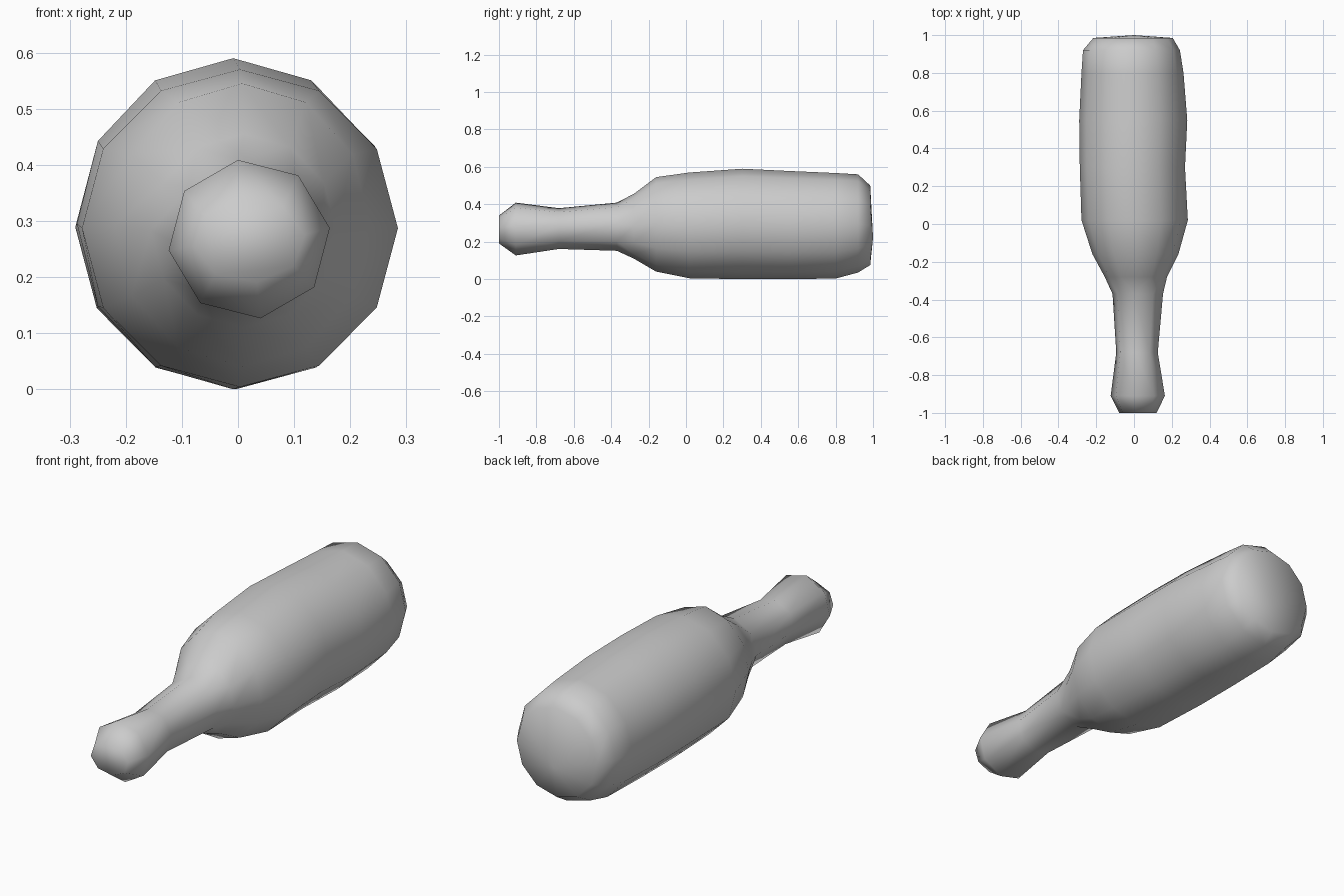
import bpy, bmesh
from math import sin, cos, pi, radians

if "Cube" in bpy.data.objects:
    bpy.data.objects.remove(bpy.data.objects["Cube"])

# Cross-sections along the bottle: y, x min, x max, z min, z max
NECK = [
    (-1.00, -0.08, 0.12, 0.19, 0.34),
    (-0.91, -0.125, 0.165, 0.125, 0.41),
    (-0.68, -0.095, 0.127, 0.16, 0.38),
    (-0.37, -0.115, 0.155, 0.15, 0.41),
]
BODY = [
    (-0.28, -0.155, 0.175, 0.11, 0.455),
    (-0.16, -0.22, 0.235, 0.04, 0.545),
    (0.02, -0.278, 0.285, 0.004, 0.57),
    (0.30, -0.287, 0.27, 0.0, 0.59),
    (0.55, -0.29, 0.282, 0.0, 0.578),
    (0.80, -0.278, 0.262, 0.003, 0.567),
    (0.92, -0.27, 0.243, 0.035, 0.56),
    (0.985, -0.215, 0.205, 0.075, 0.50),
]

bm = bmesh.new()


def ring(section, sides, phase):
    y, x0, x1, z0, z1 = section
    verts = []
    for i in range(sides):
        a = phase + 2 * pi * i / sides
        verts.append(bm.verts.new(((x0 + x1) / 2 + (x1 - x0) / 2 * cos(a), y,
                                   (z0 + z1) / 2 + (z1 - z0) / 2 * sin(a))))
    return verts


def loft(sections, sides, phase):
    rings = [ring(s, sides, phase) for s in sections]
    for a, b in zip(rings, rings[1:]):
        for i in range(sides):
            j = (i + 1) % sides
            bm.faces.new((a[i], a[j], b[j], b[i]))
    return rings


def fan(loop, tip):
    v = bm.verts.new(tip)
    for i in range(len(loop)):
        bm.faces.new((loop[i], loop[(i + 1) % len(loop)], v))


# Eight-sided neck and twelve-sided body
neck = loft(NECK, 8, radians(8))
body = loft(BODY, 12, 0)

# Shoulder joining the two different side counts
a, b = neck[-1], body[0]
edges = [bm.edges.get((l[i], l[(i + 1) % len(l)])) for l in (a, b) for i in range(len(l))]
bmesh.ops.bridge_loops(bm, edges=edges)

# Mouth and base caps
bm.faces.new(neck[0])
fan(body[-1], (0.0, 1.0, 0.22))

bmesh.ops.recalc_face_normals(bm, faces=bm.faces)
for f in bm.faces:
    f.smooth = True

mesh = bpy.data.meshes.new("bottle")
bm.to_mesh(mesh)
bm.free()
bottle = bpy.data.objects.new("bottle", mesh)
bpy.context.collection.objects.link(bottle)
